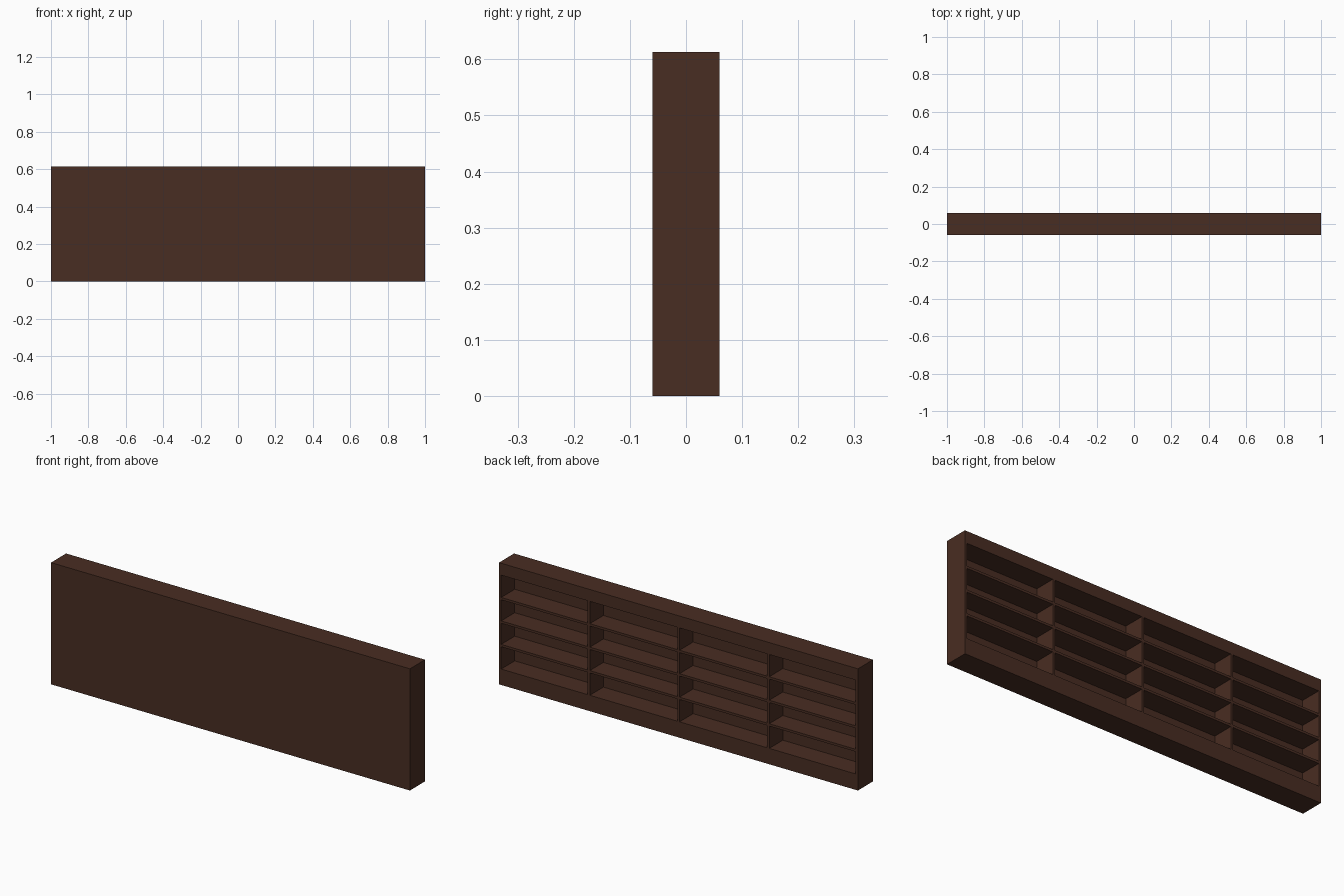
import bpy

if "Cube" in bpy.data.objects:
    bpy.data.objects.remove(bpy.data.objects["Cube"])

W, D, H = 2.0, 0.12, 0.613      # overall size
T = 0.012                       # board thickness
BASE, TOP = 0.08, 0.06          # solid plinth and header heights
COLS, ROWS = 4, 4

wood = bpy.data.materials.new("dark_brown_wood")
wood.diffuse_color = (0.066, 0.026, 0.016, 1)
wood.use_nodes = True
wood.node_tree.nodes["Principled BSDF"].inputs["Base Color"].default_value = wood.diffuse_color


def board(name, x0, x1, y0, y1, z0, z1):
    bpy.ops.mesh.primitive_cube_add(size=1, location=((x0 + x1) / 2, (y0 + y1) / 2, (z0 + z1) / 2))
    ob = bpy.context.object
    ob.name = name
    ob.scale = (x1 - x0, y1 - y0, z1 - z0)
    bpy.ops.object.transform_apply(location=False, rotation=False, scale=True)
    ob.data.materials.append(wood)


# closed panel on the -y side, open cells face +y
yb = -D / 2 + T
board("closing_panel", -W / 2, W / 2, -D / 2, yb, 0, H)
board("plinth", -W / 2 + T, W / 2 - T, yb, D / 2, 0, BASE)
board("header", -W / 2 + T, W / 2 - T, yb, D / 2, H - TOP, H)
for name, x in (("left_side", -W / 2), ("right_side", W / 2 - T)):
    board(name, x, x + T, yb, D / 2, 0, H)

# vertical dividers
pitch_x = W / COLS
for i in range(1, COLS):
    x = -W / 2 + i * pitch_x
    board("divider", x - T / 2, x + T / 2, yb, D / 2, BASE, H - TOP)

# shelves, one per cell between the dividers
pitch_z = (H - TOP - BASE) / ROWS
for i in range(COLS):
    x0 = -W / 2 + i * pitch_x + (T if i == 0 else T / 2)
    x1 = -W / 2 + (i + 1) * pitch_x - (T if i == COLS - 1 else T / 2)
    for j in range(1, ROWS):
        z = BASE + j * pitch_z
        board("shelf", x0, x1, yb, D / 2, z - T / 2, z + T / 2)
